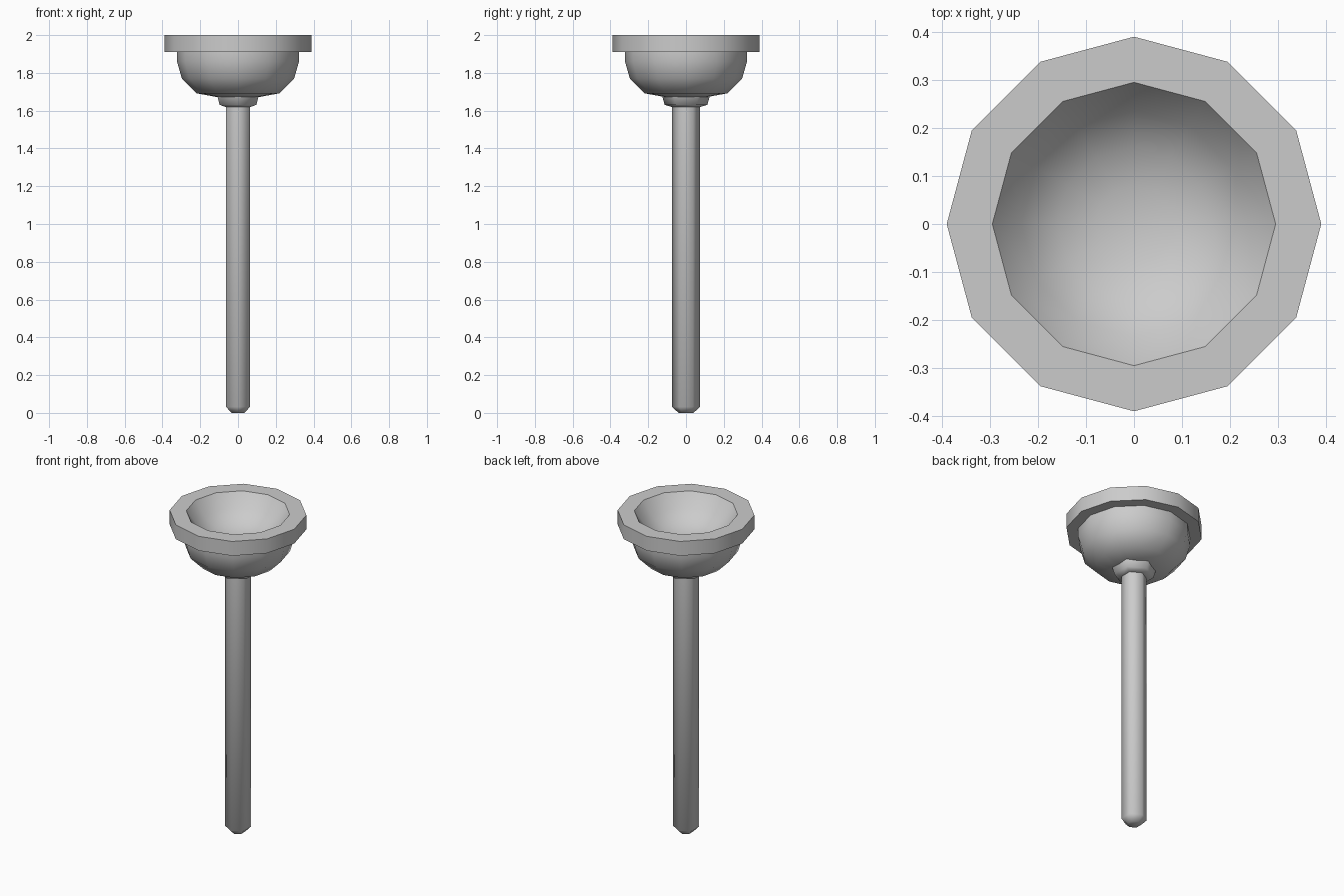
import bpy, bmesh, math

if "Cube" in bpy.data.objects:
    bpy.data.objects.remove(bpy.data.objects["Cube"])


def lathe(name, profile, sides, start=0.0, angle=50):
    """Spin an (r, z) profile around z; r = 0 points become poles."""
    bm = bmesh.new()
    rings = []
    for r, z in profile:
        if r == 0:
            rings.append([bm.verts.new((0, 0, z))] * sides)
        else:
            rings.append([bm.verts.new((r * math.cos(start + math.tau * i / sides),
                                        r * math.sin(start + math.tau * i / sides), z))
                          for i in range(sides)])
    for a, b in zip(rings, rings[1:]):
        for i in range(sides):
            j = (i + 1) % sides
            quad = list(dict.fromkeys((a[i], a[j], b[j], b[i])))
            bm.faces.new(quad)
    bmesh.ops.recalc_face_normals(bm, faces=bm.faces)
    mesh = bpy.data.meshes.new(name)
    bm.to_mesh(mesh)
    bm.free()
    obj = bpy.data.objects.new(name, mesh)
    bpy.context.collection.objects.link(obj)
    bpy.ops.object.select_all(action='DESELECT')
    obj.select_set(True)
    bpy.context.view_layer.objects.active = obj
    bpy.ops.object.shade_smooth_by_angle(angle=math.radians(angle))
    return obj


# Hollow 12-sided cup with a thick rim: outside, over the rim, then a round dish inside
lathe("cup", [(0, 1.666), (0.106, 1.671), (0.22, 1.692), (0.297, 1.77),
              (0.323, 1.86), (0.323, 1.91), (0.39, 1.91), (0.39, 2.0),
              (0.295, 2.0), (0.235, 1.915), (0.16, 1.86), (0.08, 1.837),
              (0, 1.83)], 12, angle=48)

# Hexagonal collar joining cup and stem
lathe("collar", [(0, 1.619), (0.074, 1.619), (0.113, 1.631),
                 (0.127, 1.68), (0, 1.68)], 6, math.pi / 2, 62)

# Hexagonal stem with a chamfered foot
lathe("stem", [(0, 0), (0.04, 0), (0.073, 0.032), (0.073, 1.64), (0, 1.64)],
      6, math.pi / 2, 62)
